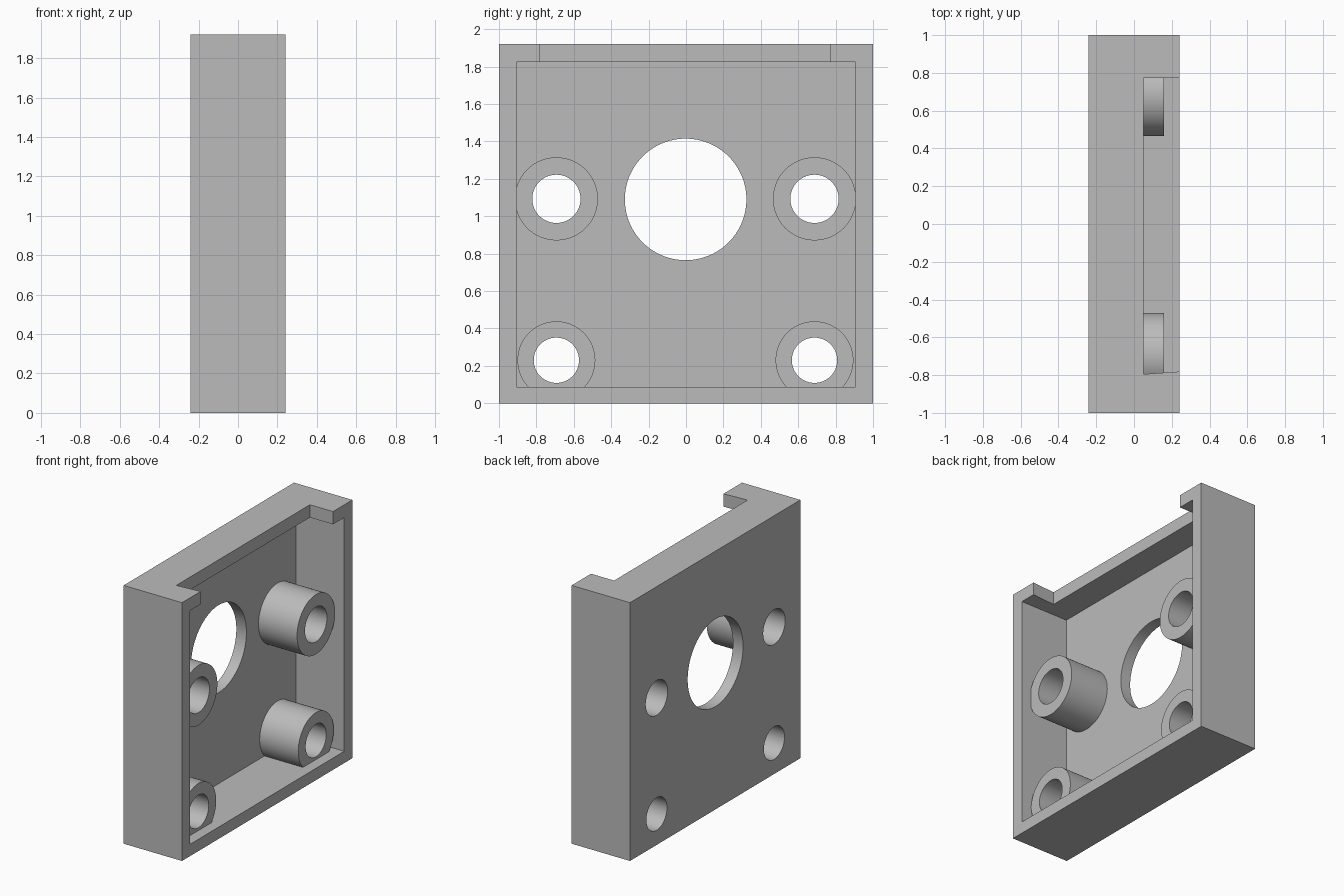
import bpy
import bmesh
from math import pi, radians
from mathutils import Matrix

cube = bpy.data.objects.get("Cube")
if cube:
    bpy.data.objects.remove(cube, do_unlink=True)

BACK, RIM, HEIGHT = -0.24, 0.24, 1.92
FLOOR, BOSS_END = -0.157, 0.16

grey = bpy.data.materials.new("plain grey")
grey.use_nodes = True
grey.diffuse_color = (0.5, 0.5, 0.5, 1)
grey.node_tree.nodes["Principled BSDF"].inputs["Base Color"].default_value = (0.5, 0.5, 0.5, 1)


def make_object(name, bm):
    bmesh.ops.recalc_face_normals(bm, faces=bm.faces)
    mesh = bpy.data.meshes.new(name)
    bm.to_mesh(mesh)
    bm.free()
    mesh.materials.append(grey)
    obj = bpy.data.objects.new(name, mesh)
    bpy.context.collection.objects.link(obj)
    return obj


def prism(name, outline, z0, z1):
    """Extrude an x/y outline from z0 up to z1."""
    bm = bmesh.new()
    face = bm.faces.new([bm.verts.new((x, y, z0)) for x, y in outline])
    grown = bmesh.ops.extrude_face_region(bm, geom=[face])["geom"]
    verts = [v for v in grown if isinstance(v, bmesh.types.BMVert)]
    bmesh.ops.translate(bm, verts=verts, vec=(0, 0, z1 - z0))
    return make_object(name, bm)


def box(name, x0, x1, y, z0, z1):
    return prism(name, [(x0, -y), (x1, -y), (x1, y), (x0, y)], z0, z1)


def cylinder(name, x0, x1, y, z, radius):
    bm = bmesh.new()
    place = Matrix.Translation(((x0 + x1) / 2, y, z)) @ Matrix.Rotation(pi / 2, 4, 'Y')
    bmesh.ops.create_cone(bm, cap_ends=True, segments=96, radius1=radius,
                          radius2=radius, depth=x1 - x0, matrix=place)
    return make_object(name, bm)


def combine(target, tool, operation):
    bpy.context.view_layer.objects.active = target
    mod = target.modifiers.new(operation.lower(), 'BOOLEAN')
    mod.operation, mod.solver, mod.object = operation, 'EXACT', tool
    bpy.ops.object.modifier_apply(modifier=mod.name)
    bpy.data.objects.remove(tool, do_unlink=True)


# Open tray standing on edge, facing +x
housing = box("housing", BACK, RIM, 1.0, 0, HEIGHT)
combine(housing, box("cavity", FLOOR, 0.4, 0.905, 0.088, 1.825), 'DIFFERENCE')

# Notch in the top wall, slightly skewed at one end
notch = prism("notch", [(0.05, -0.795), (0.3, -0.777), (0.3, 0.773), (0.05, 0.773)], 1.7, 2.1)
combine(housing, notch, 'DIFFERENCE')

# Screw bosses: y, z, outer radius, bore radius
bosses = [(side * 0.69 - 0.003, z, outer, bore)
          for z, outer, bore in ((1.093, 0.222, 0.129), (0.23, 0.208, 0.121))
          for side in (-1, 1)]
for y, z, outer, bore in bosses:
    combine(housing, cylinder("boss", -0.2, BOSS_END, y, z, outer), 'UNION')
for y, z, outer, bore in bosses:
    combine(housing, cylinder("bore", -0.4, 0.4, y, z, bore), 'DIFFERENCE')

# Large central opening through the back wall
combine(housing, cylinder("opening", -0.4, 0.0, -0.002, 1.09, 0.325), 'DIFFERENCE')

# Smooth round walls, crisp edges
bpy.ops.object.select_all(action='DESELECT')
housing.select_set(True)
bpy.context.view_layer.objects.active = housing
bpy.ops.object.shade_smooth_by_angle(angle=radians(30))
